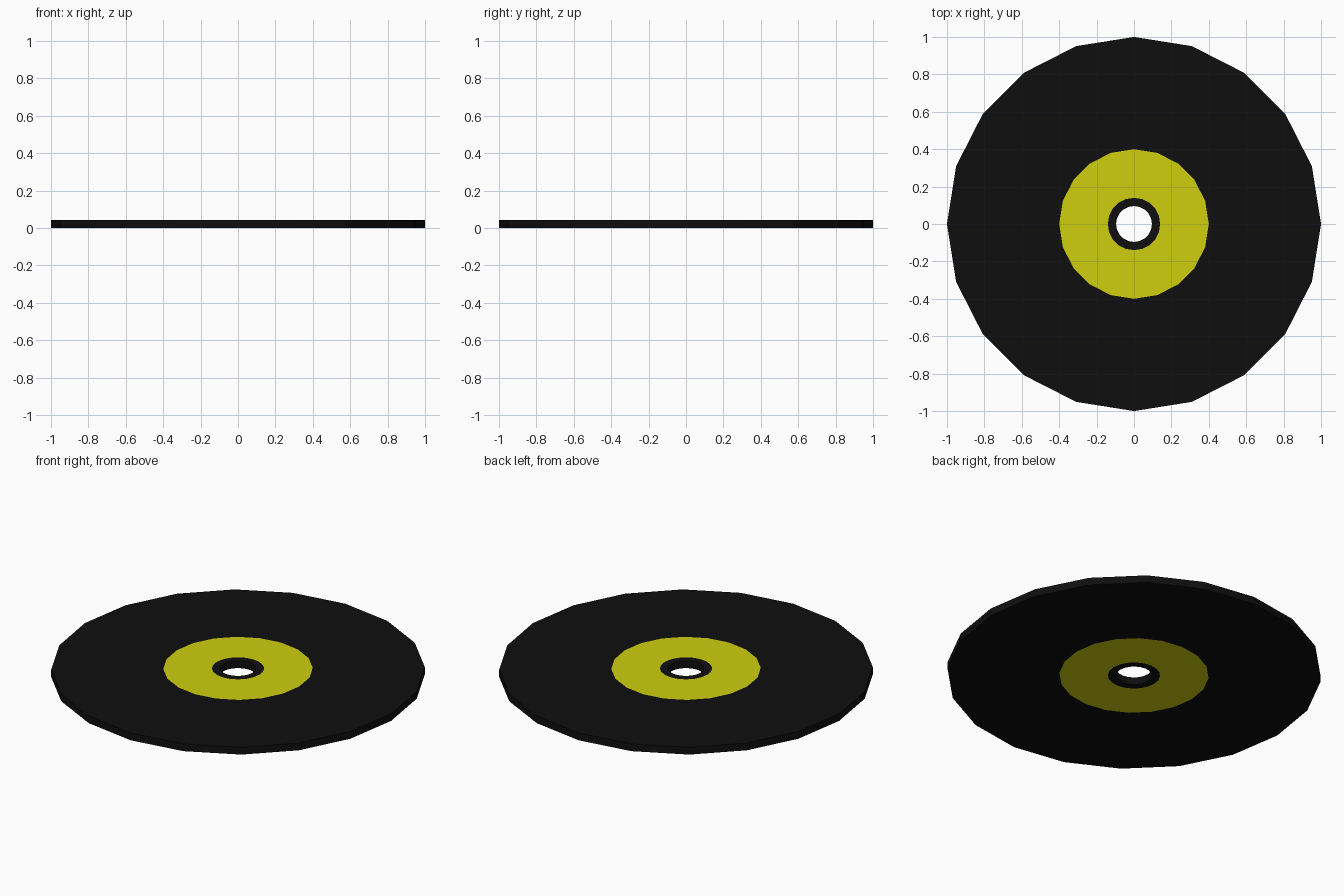
import bpy, bmesh
from math import cos, sin, pi

if "Cube" in bpy.data.objects:
    bpy.data.objects.remove(bpy.data.objects["Cube"])

SIDES = 20
THICK = 0.043
RADII = [0.096, 0.14, 0.40, 1.0]   # hole, hub ring, label, outer rim


def material(name, color):
    m = bpy.data.materials.new(name)
    m.diffuse_color = color
    m.use_nodes = True
    m.node_tree.nodes["Principled BSDF"].inputs["Base Color"].default_value = m.diffuse_color
    return m


# closed cross-section: top from hole to rim, then bottom from rim to hole
profile = [(r, THICK) for r in RADII] + [(r, 0.0) for r in reversed(RADII)]
# material per profile segment: 0 black, 1 yellow label (top and bottom)
segment_mats = [0, 1, 0, 0, 0, 1, 0, 0]

# spin the cross-section into a flat-faced disc
bm = bmesh.new()
loops = []
for r, z in profile:
    loops.append([bm.verts.new((r * cos(2 * pi * i / SIDES),
                                r * sin(2 * pi * i / SIDES), z))
                  for i in range(SIDES)])
for k, mat in enumerate(segment_mats):
    a, b = loops[k], loops[(k + 1) % len(loops)]
    for i in range(SIDES):
        j = (i + 1) % SIDES
        face = bm.faces.new((a[i], b[i], b[j], a[j]))
        face.material_index = mat
bmesh.ops.recalc_face_normals(bm, faces=bm.faces)

mesh = bpy.data.meshes.new("record_disc")
bm.to_mesh(mesh)
bm.free()
mesh.materials.append(material("black_vinyl", (0.0045, 0.0045, 0.0045, 1)))
mesh.materials.append(material("yellow_label", (0.62, 0.62, 0.005, 1)))
disc = bpy.data.objects.new("record_disc", mesh)
bpy.context.collection.objects.link(disc)
